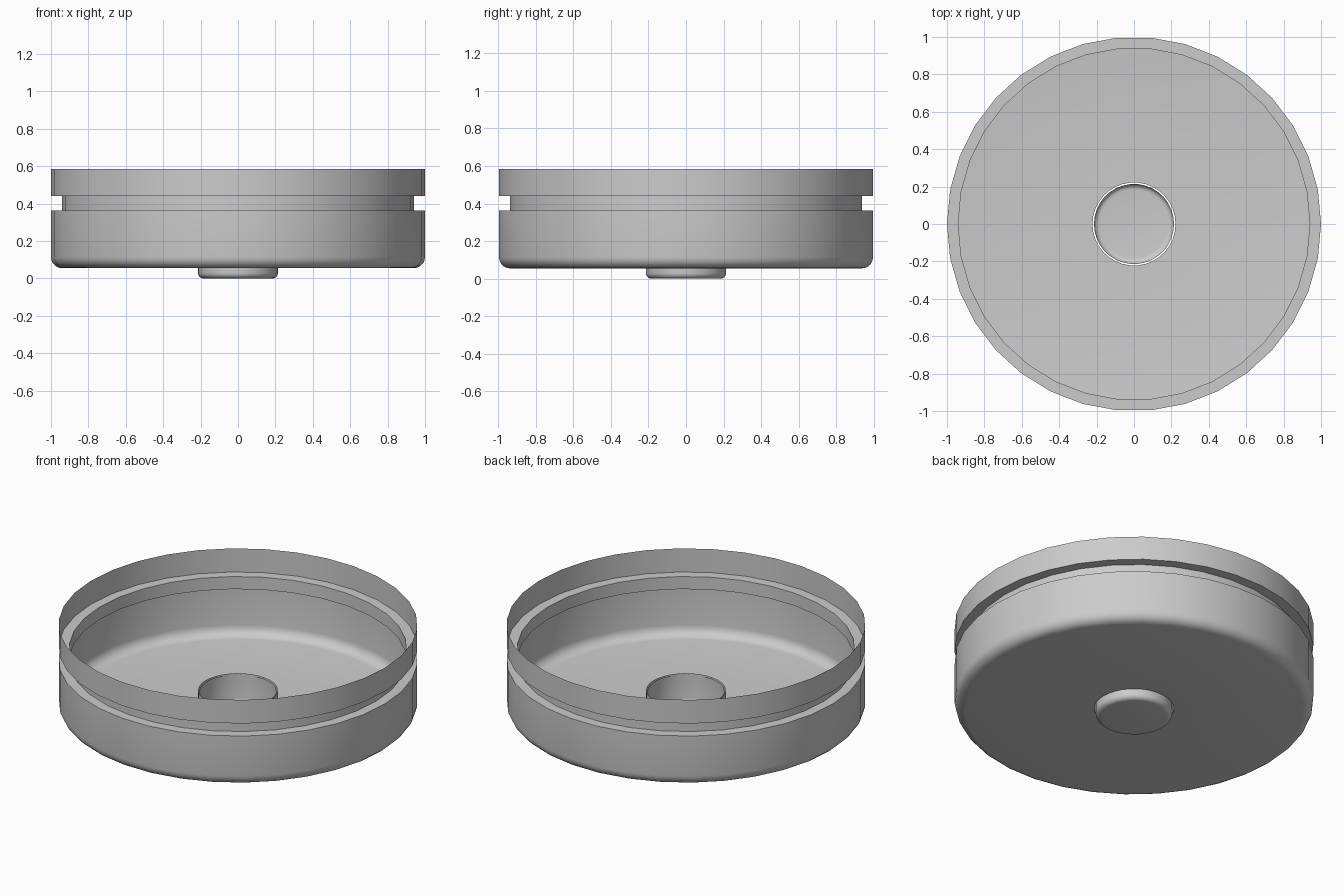
import bpy, bmesh
from math import sin, cos, pi, radians

if "Cube" in bpy.data.objects:
    bpy.data.objects.remove(bpy.data.objects["Cube"])

SIDES = 34


def fillet(r, z, size, steps=5):
    """Rounded bottom corner, from the upright wall down to the flat floor."""
    return [(r - size + size * cos(a), z + size - size * sin(a))
            for a in (pi / 2 * i / steps for i in range(steps + 1))]


def lathe(name, profile):
    """Revolve an open (radius, z) profile into a thin sheet; radius 0 closes it."""
    bm = bmesh.new()
    rings = []
    for r, z in profile:
        if r == 0:
            rings.append([bm.verts.new((0, 0, z))] * SIDES)
        else:
            rings.append([bm.verts.new((r * cos(2 * pi * i / SIDES),
                                        r * sin(2 * pi * i / SIDES), z))
                          for i in range(SIDES)])
    for upper, lower in zip(rings, rings[1:]):
        for i in range(SIDES):
            j = (i + 1) % SIDES
            corners = [upper[i], lower[i], lower[j], upper[j]]
            bm.faces.new(list(dict.fromkeys(corners)))
    mesh = bpy.data.meshes.new(name)
    bm.to_mesh(mesh)
    bm.free()
    obj = bpy.data.objects.new(name, mesh)
    bpy.context.collection.objects.link(obj)
    bpy.ops.object.select_all(action='DESELECT')
    obj.select_set(True)
    bpy.context.view_layer.objects.active = obj
    bpy.ops.object.shade_smooth_by_angle(angle=radians(30))
    return obj


# Pan shell: rim, groove, lower wall, rounded floor, upturned collar
lathe("pan_shell",
      [(1, 0.585), (1, 0.44), (0.94, 0.44), (0.94, 0.363), (1, 0.363)]
      + fillet(1, 0.055, 0.06)
      + [(0.222, 0.055), (0.222, 0.18)])

# Centre cup: sits in the collar and pokes out below the floor
lathe("centre_cup", [(0.214, 0.175)] + fillet(0.214, 0, 0.03) + [(0, 0)])
